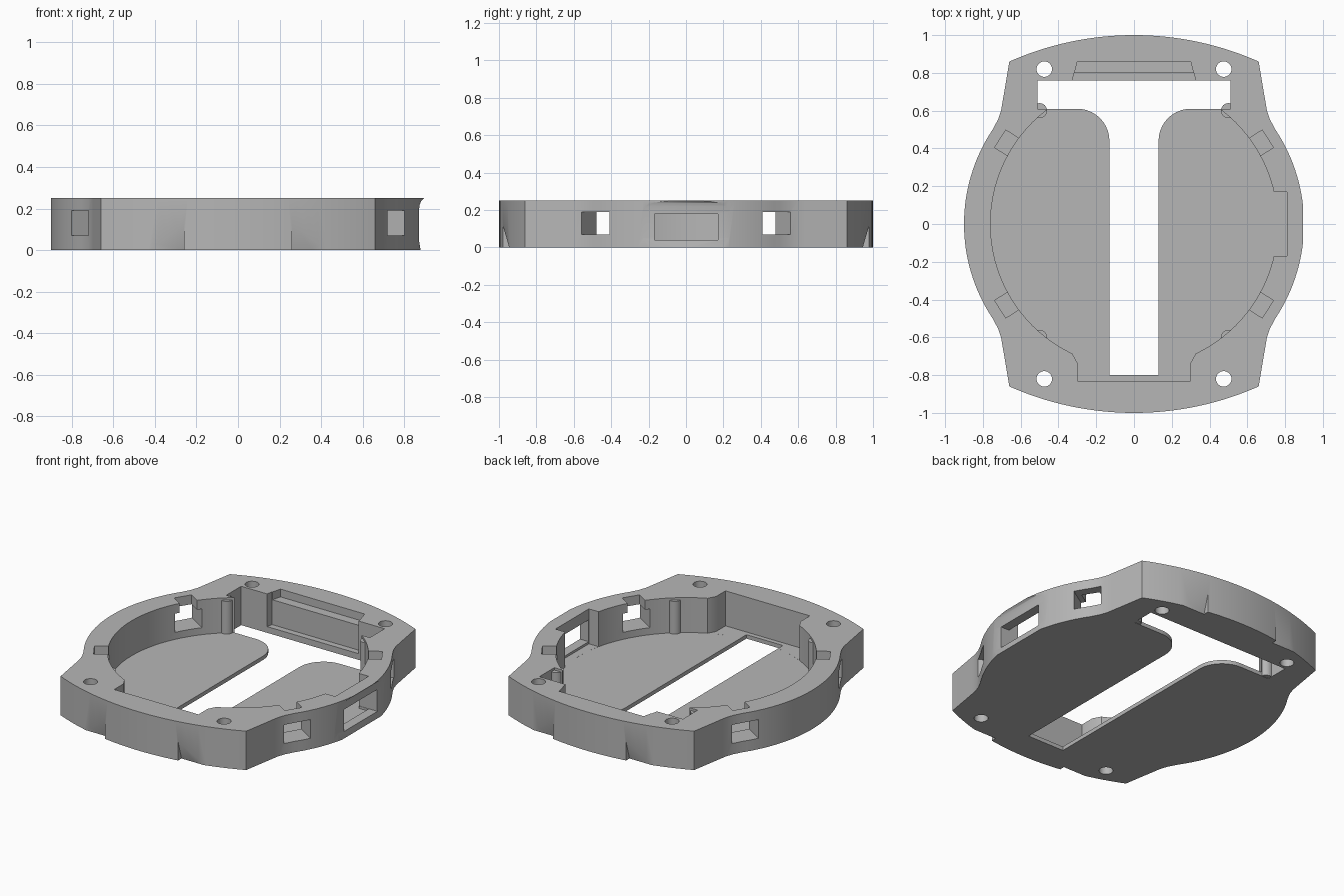
import bpy, bmesh, math
from mathutils import Matrix

cube = bpy.data.objects.get("Cube")
if cube:
    bpy.data.objects.remove(cube, do_unlink=True)

HEIGHT, FLOOR, TOP = 0.25, 0.025, 0.4

grey = bpy.data.materials.new("plain_grey")
grey.use_nodes = True
colour = (0.47, 0.47, 0.47, 1)
grey.diffuse_color = colour
grey.node_tree.nodes["Principled BSDF"].inputs["Base Color"].default_value = colour


def prism(name, points, low, high, turn=None):
    """Extrude a flat outline from low to high, then optionally turn it."""
    bm = bmesh.new()
    rings = [[bm.verts.new((x, y, z)) for x, y in points] for z in (low, high)]
    bm.faces.new(rings[0])
    bm.faces.new(rings[1])
    n = len(points)
    for i in range(n):
        j = (i + 1) % n
        bm.faces.new((rings[0][i], rings[0][j], rings[1][j], rings[1][i]))
    if turn:
        bm.transform(turn)
    bmesh.ops.recalc_face_normals(bm, faces=bm.faces)
    mesh = bpy.data.meshes.new(name)
    bm.to_mesh(mesh)
    bm.free()
    ob = bpy.data.objects.new(name, mesh)
    bpy.context.collection.objects.link(ob)
    return ob


def box(name, x0, x1, y0, y1, z0, z1, turn=None):
    return prism(name, [(x0, y0), (x1, y0), (x1, y1), (x0, y1)], z0, z1, turn)


def arc(cx, cy, r, start, end, steps):
    angles = [math.radians(start + (end - start) * i / steps) for i in range(steps + 1)]
    return [(cx + r * math.cos(a), cy + r * math.sin(a)) for a in angles]


def circle(cx, cy, r, sides):
    return arc(cx, cy, r, 0, 360, sides)[:-1]


def mirror_x(half):
    """Close a right-hand outline with its mirrored copy."""
    return half + [(-x, y) for x, y in reversed(half) if abs(x) > 1e-5]


def combine(tool, operation="DIFFERENCE"):
    mod = frame.modifiers.new(tool.name, "BOOLEAN")
    mod.operation, mod.solver, mod.object = operation, "EXACT", tool
    graph = bpy.context.evaluated_depsgraph_get()
    mesh = bpy.data.meshes.new_from_object(frame.evaluated_get(graph))
    frame.modifiers.clear()
    frame.data = mesh
    bpy.data.objects.remove(tool, do_unlink=True)


# Outer frame: shallow end arcs, waisted shoulders, round sides
radius = 1.626
spread = math.degrees(math.asin(0.66 / radius))
quarter = arc(0, 1 - radius, radius, 90, 90 - spread, 14)
quarter += [(0.697, 0.64), (0.704, 0.6), (0.72, 0.553)]
quarter += arc(0, 0, 0.9, 33.7, 0, 16)
half = quarter + [(x, -y) for x, y in reversed(quarter[:-1])]
half[0], half[-1] = (0, 1), (0, -1)
frame = prism("frame", mirror_x(half), 0, HEIGHT)

# Round pocket and the front bay opening from it
combine(prism("pocket", circle(0, 0, 0.76, 96), FLOOR, TOP))
combine(prism("front_bay", mirror_x([(0.3, -0.83), (0.3, -0.735), (0.33, -0.68), (0.33, -0.5)]),
              FLOOR + 0.0002, TOP))

# T-shaped opening through the floor, with rounded inner corners
slot = [(0.13, -0.8)] + arc(0.3, 0.44, 0.17, 180, 90, 10) + [(0.51, 0.61), (0.51, 0.7605)]
combine(prism("floor_opening", mirror_x(slot), -0.1, TOP))

# Back wall recess with a deeper ledge at the rim
combine(prism("back_recess", mirror_x([(0.33, 0.74), (0.318, 0.8)]), 0.04, TOP))
combine(prism("back_ledge", mirror_x([(0.331, 0.735), (0.3, 0.86)]), 0.2, TOP))

# Side port: inner recess, window and scooped outer face
combine(box("port_recess", 0.6, 0.81, -0.17, 0.17, FLOOR + 0.0004, TOP))
combine(box("port_window", 0.7, 1.1, -0.168, 0.172, 0.04, 0.18))
scoop = [(1.1, -0.1), (0.885, -0.1), (0.878, 0), (0.87, 0.05), (0.87, 0.19),
         (0.874, 0.22), (0.882, 0.237), (0.9, 0.255), (1.1, 0.3)]
stand_up = Matrix.Rotation(math.pi / 2, 4, "X")
combine(prism("port_scoop", scoop, -0.4, 0.4, stand_up))

# Four diagonal windows with a narrow groove up to the rim
for angle in (32.5, 147.5, 212.5, 327.5):
    turn = Matrix.Rotation(math.radians(angle), 4, "Z")
    combine(box("window", 0.7, 1.1, -0.085, 0.085, 0.07, 0.19, turn))
    combine(box("groove", 0.69, 0.84, -0.055, 0.055, 0.13, TOP, turn))

# Screw holes, guide posts and pry notches in each corner
wedge = [(-1.1, -0.1), (-0.916, -0.1), (-0.98, 0.12), (-1.1, 0.53)]
lay_along_x = Matrix(((0, 0, 1, 0), (1, 0, 0, 0), (0, 1, 0, 0), (0, 0, 0, 1)))
for sx in (1, -1):
    for sy in (1, -1):
        combine(prism("screw_hole", circle(0.475 * sx, 0.82 * sy, 0.041, 32), -0.1, TOP))
        combine(prism("guide_post", circle(0.5 * sx, 0.6 * sy, 0.04, 24), 0.002, 0.235), "UNION")
        flip = Matrix.Diagonal((sx, -sy, 1, 1))
        combine(prism("pry_notch", wedge, 0.26, 0.6, flip @ lay_along_x))

# Finish
frame.data.materials.clear()
frame.data.materials.append(grey)
bpy.ops.object.select_all(action="DESELECT")
frame.select_set(True)
bpy.context.view_layer.objects.active = frame
bpy.ops.object.shade_smooth_by_angle(angle=math.radians(30))
